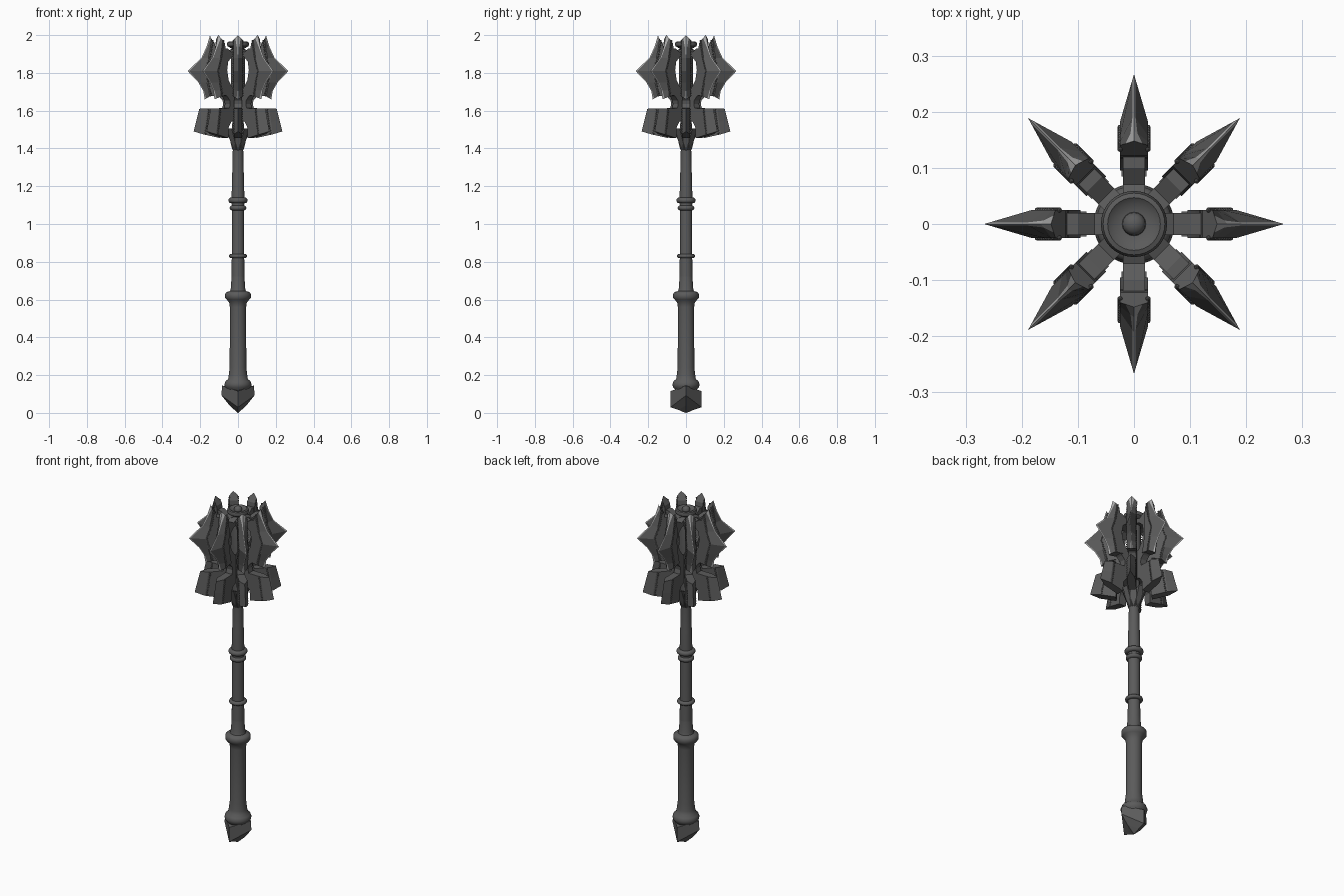
import bpy, bmesh, math
from mathutils import Vector

if "Cube" in bpy.data.objects:
    bpy.data.objects.remove(bpy.data.objects["Cube"])

def material(name, v):
    m = bpy.data.materials.new(name)
    m.diffuse_color = (v, v, v, 1)
    m.use_nodes = True
    m.node_tree.nodes["Principled BSDF"].inputs["Base Color"].default_value = m.diffuse_color
    return m

STEEL = material("dark steel", 0.105)
EDGE = material("polished edge", 0.42)

def add(name, bm, angle=None):
    bmesh.ops.recalc_face_normals(bm, faces=bm.faces)
    me = bpy.data.meshes.new(name)
    bm.to_mesh(me)
    bm.free()
    me.materials.append(STEEL)
    me.materials.append(EDGE)
    ob = bpy.data.objects.new(name, me)
    bpy.context.collection.objects.link(ob)
    if angle:
        bpy.ops.object.select_all(action='DESELECT')
        ob.select_set(True)
        bpy.context.view_layer.objects.active = ob
        bpy.ops.object.shade_smooth_by_angle(angle=math.radians(angle))
    return ob

def loft_into(bm, loops, bright=()):
    """Skin closed loops of equal length and cap both ends; bright = polished strips."""
    rows = [[bm.verts.new(p) for p in lp] for lp in loops]
    n = len(rows[0])
    for a, b in zip(rows, rows[1:]):
        for i in range(n):
            j = (i + 1) % n
            f = bm.faces.new((a[i], a[j], b[j], b[i]))
            f.material_index = int(i in bright)
    bm.faces.new(rows[0])
    bm.faces.new(rows[-1])

def lathe(name, profile, seg=32):
    bm = bmesh.new()
    loft_into(bm, [[(r * math.cos(2 * math.pi * i / seg), r * math.sin(2 * math.pi * i / seg), z)
                    for i in range(seg)] for r, z in profile])
    return add(name, bm, 40)

def ring(name, z, r, h):
    """Rounded collar around the shaft."""
    pts = [(0.02, z - h)]
    for k in range(9):
        a = -math.pi / 2 + math.pi * k / 8
        pts.append((r - h + h * math.cos(a), z + h * math.sin(a)))
    return lathe(name, pts + [(0.02, z + h)])

def plate(name, outline, t):
    """Flat outline in the radius/height plane, thickened by t to each side."""
    bm = bmesh.new()
    loft_into(bm, [[(r, s * t, z) for r, z in outline] for s in (-1, 1)])
    return add(name, bm)

def blade(name, inner, mid, outer, t, strip=None):
    """Flange with thick body and sharp outer edge; strip = polished share of the bevel per row."""
    bm = bmesh.new()
    loops = []
    for k, (i, m, o) in enumerate(zip(inner, mid, outer)):
        f = strip[k] if strip else 0.05
        e = (o[0] + (m[0] - o[0]) * f, o[1] + (m[1] - o[1]) * f)
        loops.append([(i[0], t, i[1]), (m[0], t, m[1]), (e[0], t * f, e[1]), (o[0], 0, o[1]),
                      (e[0], -t * f, e[1]), (m[0], -t, m[1]), (i[0], -t, i[1])])
    loft_into(bm, loops, (2, 3) if strip else ())
    return add(name, bm)

def beads(name, lines, t, step=0.013, size=0.005):
    """Rows of small studs along polylines on both blade sides."""
    bm = bmesh.new()
    for line in lines:
        for a, b in zip(line, line[1:]):
            a, b = Vector(a), Vector(b)
            n = max(1, round((b - a).length / step))
            for k in range(n):
                p = a.lerp(b, (k + 0.5) / n)
                for s in (-1, 1):
                    res = bmesh.ops.create_icosphere(bm, subdivisions=1, radius=size)
                    bmesh.ops.translate(bm, verts=res["verts"], vec=(p.x, s * t, p.y))
    return add(name, bm)

# Grip and shaft
lathe("grip", [(0.04, 0.10), (0.055, 0.12), (0.068, 0.135), (0.072, 0.15), (0.066, 0.167),
               (0.052, 0.18), (0.049, 0.20), (0.044, 0.24), (0.043, 0.56), (0.047, 0.585),
               (0.06, 0.60), (0.068, 0.61), (0.068, 0.63), (0.06, 0.64), (0.042, 0.645),
               (0.038, 0.66), (0.033, 0.74)])
lathe("shaft", [(0.035, 0.64), (0.033, 0.82), (0.032, 1.06), (0.034, 1.14), (0.031, 1.25),
                (0.027, 1.42), (0.032, 1.47), (0.03, 1.55), (0.037, 1.62), (0.036, 1.90),
                (0.03, 1.94)])
ring("lower_collar", 0.83, 0.048, 0.011)
ring("middle_collar", 1.085, 0.044, 0.013)
ring("upper_collar", 1.125, 0.051, 0.015)

# Cap disk with rim and knob
lathe("top_cap", [(0.025, 1.925), (0.045, 1.935), (0.056, 1.942), (0.059, 1.952), (0.055, 1.963),
                  (0.047, 1.966), (0.036, 1.957), (0.021, 1.955), (0.02, 1.966), (0.014, 1.975),
                  (0.004, 1.978)])

# Faceted pommel: diamond plan, high at the x corners, low at the y corners
def diamond(x, y, zx, zy):
    return [(x, 0, zx), (0, y, zy), (-x, 0, zx), (0, -y, zy)]

bm = bmesh.new()
loft_into(bm, [diamond(0.01, 0.01, 0.125, 0.125), diamond(0.085, 0.082, 0.145, 0.115),
               diamond(0.087, 0.082, 0.092, 0.03), diamond(0.045, 0.04, 0.04, 0.016),
               diamond(0.004, 0.004, 0.002, 0.0)])
add("pommel", bm)

# One flange set: web, upper blade, lower blade, studs and leaf
web = [(0.02, 1.93), (0.07, 1.91), (0.10, 1.93), (0.14, 1.93), (0.14, 1.70), (0.10, 1.675),
       (0.082, 1.655), (0.078, 1.635), (0.085, 1.61), (0.13, 1.60), (0.13, 1.48), (0.10, 1.47),
       (0.092, 1.51), (0.07, 1.54), (0.04, 1.555), (0.02, 1.555), (0.02, 1.70), (0.06, 1.72),
       (0.09, 1.76), (0.101, 1.815), (0.093, 1.86), (0.065, 1.885), (0.02, 1.895)]
u_in = [(0.122, 1.955), (0.118, 1.92), (0.116, 1.88), (0.118, 1.81), (0.11, 1.75), (0.102, 1.71),
        (0.095, 1.685)]
u_mid = [(0.14, 1.975), (0.147, 1.93), (0.157, 1.88), (0.182, 1.81), (0.165, 1.75),
         (0.155, 1.71), (0.15, 1.675)]
u_out = [(0.148, 2.0), (0.166, 1.94), (0.193, 1.88), (0.267, 1.81), (0.21, 1.75), (0.184, 1.705),
         (0.176, 1.66)]
l_in = [(0.085, 1.613), (0.09, 1.53), (0.095, 1.455)]
l_mid = [(0.165, 1.612), (0.175, 1.54), (0.185, 1.475)]
l_out = [(0.205, 1.61), (0.22, 1.55), (0.235, 1.49)]
leaf = [(0.01, 1.37), (0.028, 1.40), (0.045, 1.45), (0.064, 1.505), (0.042, 1.495), (0.01, 1.48)]

parts = [
    plate("flange_web", web, 0.02),
    blade("upper_blade", u_in, u_mid, u_out, 0.025,
          strip=(0.6, 0.25, 0.12, 0.1, 0.1, 0.15, 0.3)),
    blade("lower_blade", l_in, l_mid, l_out, 0.022),
    beads("upper_studs", [[(r - 0.008, z) for r, z in u_mid]], 0.025),
    beads("lower_studs", [[(r - 0.012, z) for r, z in l_mid]], 0.022),
    plate("leaf", leaf, 0.017),
]

# Repeat the set eight times around the shaft
for k in range(1, 8):
    for p in parts:
        c = bpy.data.objects.new(f"{p.name}_{k}", p.data)
        c.rotation_euler.z = k * math.pi / 4
        bpy.context.collection.objects.link(c)
